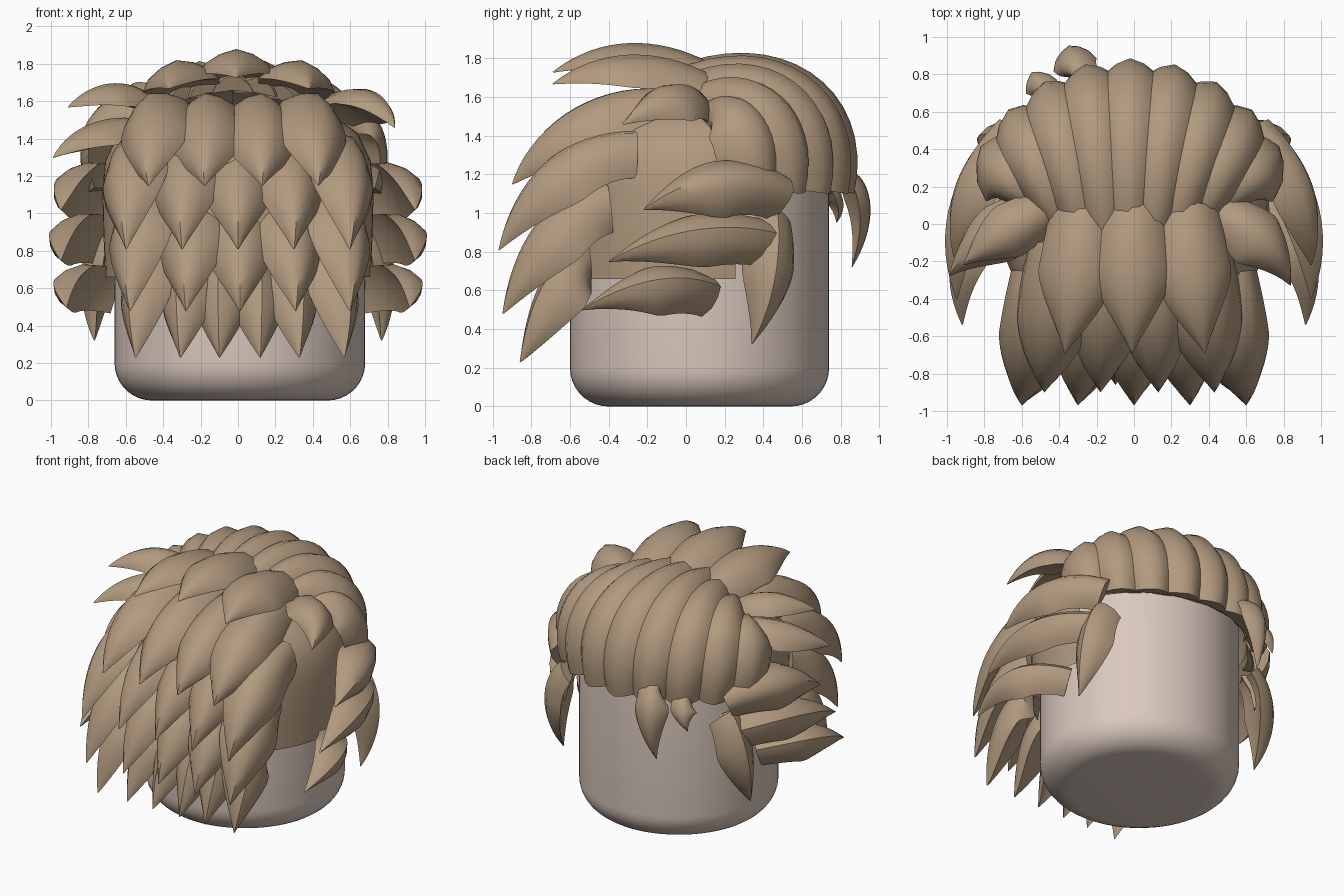
import bpy, bmesh, math
from mathutils import Vector

if "Cube" in bpy.data.objects:
    bpy.data.objects.remove(bpy.data.objects["Cube"])


def material(name, rgb):
    m = bpy.data.materials.new(name)
    m.diffuse_color = (*rgb, 1)
    m.use_nodes = True
    m.node_tree.nodes["Principled BSDF"].inputs["Base Color"].default_value = m.diffuse_color
    return m


HAIR = material("light_brown_hair", (0.44, 0.32, 0.21))
SKIN = material("pale_skin", (0.70, 0.58, 0.51))


def finish(bm, name, mat, angle):
    bmesh.ops.recalc_face_normals(bm, faces=bm.faces)
    me = bpy.data.meshes.new(name)
    bm.to_mesh(me)
    bm.free()
    me.materials.append(mat)
    ob = bpy.data.objects.new(name, me)
    bpy.context.collection.objects.link(ob)
    bpy.context.view_layer.objects.active = ob
    ob.select_set(True)
    bpy.ops.object.shade_smooth_by_angle(angle=math.radians(angle))
    ob.select_set(False)
    return ob


def lathe(profile, centre, steps=64):
    bm = bmesh.new()
    vs = [bm.verts.new((r + centre[0], centre[1], z)) for r, z in profile]
    es = [bm.edges.new(p) for p in zip(vs, vs[1:])]
    bmesh.ops.spin(bm, geom=vs + es, cent=(*centre, 0), axis=(0, 0, 1),
                   angle=2 * math.pi, steps=steps)
    bmesh.ops.remove_doubles(bm, verts=bm.verts, dist=0.0005)
    return bm


def lock(name, pts, width, depth, out=None, blunt=False, steps=16):
    """Curved lock: ridge follows a Bezier, arched section, pointed tip."""
    p = [Vector(q) for q in pts]
    bm = bmesh.new()
    rings = []
    for i in range(steps + 1):
        t = i / steps
        u = 1 - t
        c = p[0]*u**3 + p[1]*3*u*u*t + p[2]*3*u*t*t + p[3]*t**3
        tan = ((p[1]-p[0])*u*u + (p[2]-p[1])*2*u*t + (p[3]-p[2])*t*t).normalized()
        n = Vector(out) if out else Vector((c.x * 0.8, c.y, c.z - 0.8))
        n = (n - tan * n.dot(tan)).normalized()
        side = tan.cross(n)
        if blunt:
            k = 0.55 + 0.45 * min(1, t / 0.5) ** 0.7
            k *= 1 - 0.3 * max(0, (t - 0.8) / 0.2)
        elif t < 0.45:
            k = 0.85 + 0.15 * t / 0.45
        else:
            k = max(0.015, 1 - ((t - 0.45) / 0.55) ** 1.6)
        w, d = width / 2 * k, depth * k ** 0.8
        section = [(-1, -1), (-0.8, -0.55), (-0.42, -0.19), (0, 0),
                   (0.42, -0.19), (0.8, -0.55), (1, -1), (0, -0.85)]
        rings.append([bm.verts.new(c + side * a * w + n * b * d) for a, b in section])
    for a, b in zip(rings, rings[1:]):
        for j in range(8):
            bm.faces.new((a[j], a[(j+1) % 8], b[(j+1) % 8], b[j]))
    bm.faces.new(rings[0])
    bm.faces.new(rings[-1])
    return finish(bm, name, HAIR, 50)


def flip(pts):
    return [(-x, y, z) for x, y, z in pts]


# Head: cylinder with rounded rims
R, B, H = 0.67, 0.2, 1.4
arc = [math.radians(a) for a in range(0, 91, 10)]
prof = [(0, 0)] + [(R-B+B*math.sin(a), B-B*math.cos(a)) for a in arc]
prof += [(R-B+B*math.cos(a), H-B+B*math.sin(a)) for a in arc] + [(0, H)]
finish(lathe(prof, (0.01, 0.07)), "head", SKIN, 40)

# Hair cap, open over the face
cap = lathe([(0.71, 0.66), (0.72, 0.9), (0.725, 1.12), (0.71, 1.28), (0.64, 1.43),
             (0.5, 1.53), (0.25, 1.58), (0, 1.59)], (0, 0.05))
face_area = [f for f in cap.faces if f.calc_center_median().z < 1.12
             and f.calc_center_median().y > 0.26]
bmesh.ops.delete(cap, geom=face_area, context='FACES')
finish(cap, "hair_cap", HAIR, 40)

# Rows of hanging locks: tip x positions, root x spread, side profile (y, z), width
rows = [
    ([-0.48, -0.18, 0.13, 0.43], 0.95, [(-0.1, 1.64), (-0.5, 1.68), (-0.82, 1.42), (-0.9, 1.15)], 0.42),
    ([-0.6, -0.3, 0, 0.3, 0.6], 1.0, [(-0.25, 1.41), (-0.62, 1.43), (-0.9, 1.15), (-0.97, 0.81)], 0.40),
    ([-0.58, -0.28, 0.01, 0.31, 0.6], 1.0, [(-0.4, 1.13), (-0.7, 1.1), (-0.9, 0.8), (-0.95, 0.48)], 0.40),
    ([-0.55, -0.31, -0.1, 0.12, 0.33, 0.57], 1.0, [(-0.5, 0.82), (-0.72, 0.78), (-0.82, 0.5), (-0.86, 0.23)], 0.33),
]
for r, (xs, spread, yz, width) in enumerate(rows):
    for x in xs:
        path = [(x * s, y, z) for s, (y, z) in zip((spread, 1.08, 1.1, 1), yz)]
        lock(f"hanging_lock_row_{r + 1}", path, width, 0.18)

# Three spikes on the crown
for x, dz in ((-0.35, -0.06), (-0.01, 0), (0.36, -0.06)):
    lock("crown_spike", [(x * 0.85, 0.12, 1.78 + dz), (x * 0.9, -0.15, 1.92 + dz),
                         (x, -0.45, 1.92 + dz), (x * 1.06, -0.69, 1.73 + dz)],
         0.42, 0.14, out=(x * 0.5, 0, 1))

# Fringe sweeping from the crown over the brow
for k in range(-4, 5):
    a = math.radians(15.5 * k)
    s, c = math.sin(a), math.cos(a)
    drop = 0.013 * k * k
    x0, y0 = 0.13 * k - 0.03, -0.1 + 0.01 * k * k
    lock("fringe_lock", [(x0, y0, 1.74 - drop),
                         (x0 * 0.6 + 0.42 * s - 0.02, y0 * 0.5 + 0.52 * c, 2.0 - drop * 1.2),
                         (0.99 * s - 0.02, 0.99 * c, 1.66 - drop),
                         (0.87 * s - 0.02, 0.87 * c, 1.1)],
         0.40, 0.17, blunt=True)

# Side locks and sideburns, mirrored
sides = [
    ("upper_side_lock", [(0.72, 0.56, 1.12), (0.98, 0.3, 1.28), (1.03, 0.0, 1.18), (0.95, -0.22, 1.02)], 0.33, (1, 0, 0.5)),
    ("middle_side_lock", [(0.72, 0.53, 0.88), (1.02, 0.25, 0.97), (1.07, -0.1, 0.93), (0.95, -0.4, 0.75)], 0.30, (1, 0, 0.4)),
    ("lower_side_lock", [(0.7, 0.18, 0.62), (0.98, 0.0, 0.7), (1.06, -0.25, 0.68), (0.92, -0.54, 0.5)], 0.28, (1, 0, 0.4)),
    ("sideburn", [(0.7, 0.47, 1.02), (0.86, 0.5, 0.85), (0.88, 0.47, 0.55), (0.77, 0.34, 0.32)], 0.28, (1, 0.3, 0)),
]
for name, pts, width, out in sides:
    lock(name, pts, width, 0.16, out)
    lock(name, flip(pts), width, 0.16, (-out[0], out[1], out[2]))

# Loose tufts
lock("right_tuft", [(0.48, 0.1, 1.6), (0.64, 0.0, 1.72), (0.82, -0.14, 1.68), (0.84, -0.33, 1.46)], 0.34, 0.14, (0.5, 0, 1))
lock("left_low_tuft", [(-0.5, 0.05, 1.5), (-0.68, 0, 1.54), (-0.9, -0.12, 1.48), (-0.99, -0.28, 1.3)], 0.32, 0.14, (-0.5, -0.2, 1))
lock("left_high_tuft", [(-0.42, 0.08, 1.6), (-0.6, 0, 1.76), (-0.8, -0.1, 1.7), (-0.91, -0.22, 1.57)], 0.3, 0.12, (-0.3, -0.2, 1))
lock("brow_lock", [(-0.33, 0.8, 1.24), (-0.34, 0.96, 1.22), (-0.35, 1.02, 0.98), (-0.36, 0.86, 0.72)], 0.24, 0.1, (-0.3, 1, 0.1))
lock("small_brow_lock", [(-0.5, 0.68, 1.18), (-0.52, 0.8, 1.16), (-0.54, 0.85, 1.05), (-0.56, 0.78, 0.95)], 0.18, 0.08, (-0.5, 1, 0.1))
